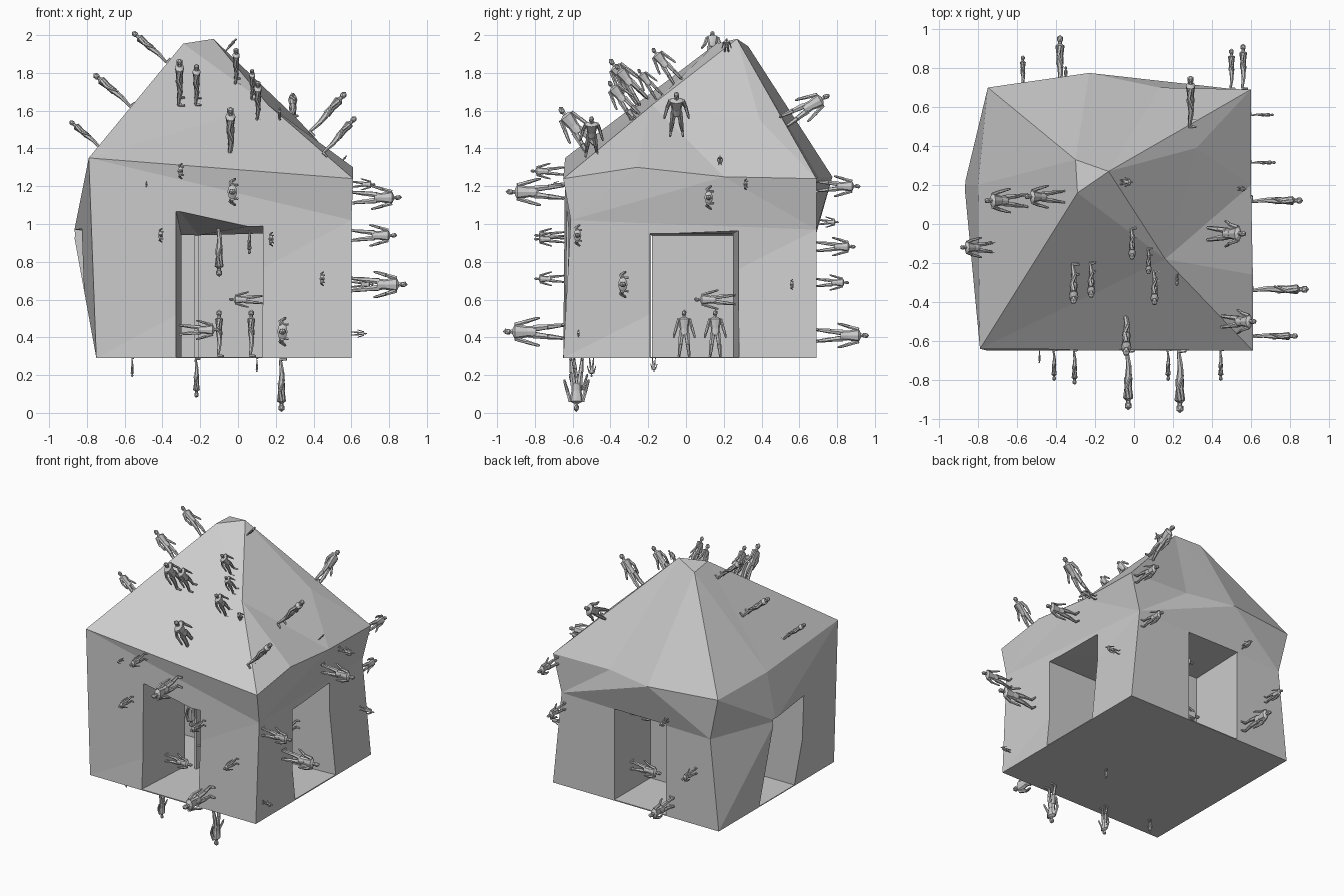
import bpy, bmesh, math
from mathutils import Vector, Matrix

if "Cube" in bpy.data.objects:
    bpy.data.objects.remove(bpy.data.objects["Cube"])


def make_object(name, bm):
    mesh = bpy.data.meshes.new(name)
    bm.to_mesh(mesh)
    bm.free()
    ob = bpy.data.objects.new(name, mesh)
    bpy.context.collection.objects.link(ob)
    return ob


# Faceted house shell: named corners of base, walls, eaves, hips and peak
P = dict(
    A=(-.75, -.65, .29), B=(.6, -.65, .29), C=(.6, .69, .29), D=(-.75, .69, .29),
    m=(.6, -.61, 1.02), w=(-.87, .2, .95), c=(-.68, .69, .95), d=(.53, .69, .97),
    E=(-.79, -.64, 1.35), F=(.61, -.65, 1.24), G=(.6, .69, 1.24), H=(-.75, .7, 1.26),
    l=(-.80, .2, 1.29), r=(.61, -.26, 1.30), s=(.6, .2, 1.25),
    b=(-.23, .775, 1.25), n=(.13, .7, 1.25), f=(.16, -.18, 1.63), h=(.32, .39, 1.55),
    X=(-.13, .27, 1.98), Y=(-.30, .33, 1.94), Z=(-.29, .16, 1.955))
FACES = ("ADCB ABm AmE mFE BCd Bdm mds dGs msr mrF CDcd dcb cHb dbn dnG "
         "wDA wAE wEl wlH wHc wcD EFf EfZ fXZ Frf rsf sGh shf fhX "
         "GnX GXh nbX bYX bHY HlY lEZ lZY XYZ").split()
bm = bmesh.new()
V = {k: bm.verts.new(p) for k, p in P.items()}
for face in FACES:
    bm.faces.new([V[k] for k in face])
bmesh.ops.recalc_face_normals(bm, faces=bm.faces)
house = make_object("house", bm)


# Cut a doorway: counter-clockwise footprint with a ceiling height per corner
def passage(name, pts):
    bm = bmesh.new()
    low = [bm.verts.new((x, y, .297)) for x, y, z in pts]
    top = [bm.verts.new(p) for p in pts]
    bm.faces.new(low[::-1])
    bm.faces.new(top)
    for i in range(len(pts)):
        j = (i + 1) % len(pts)
        bm.faces.new((low[i], low[j], top[j], top[i]))
    bmesh.ops.triangulate(bm, faces=bm.faces)
    cutter = make_object(name, bm)
    cutter.hide_render = True
    mod = house.modifiers.new(name, 'BOOLEAN')
    mod.operation = 'DIFFERENCE'
    mod.solver = 'EXACT'
    mod.object = cutter
    bpy.context.view_layer.objects.active = house
    bpy.ops.object.modifier_apply(modifier=name)
    bpy.data.objects.remove(cutter)


passage("front_right_room", [
    (-.335, -.75, 1.10), (.13, -.75, 1.0), (.135, -.19, .95), (.75, -.19, .95),
    (.75, .29, .97), (.13, .25, .95), (-.21, .25, .94), (-.21, -.18, .94),
    (-.30, -.18, .94)])
passage("back_niche", [
    (.10, .27, .95), (.10, .85, .97), (-.32, .85, .97), (-.32, .27, .95)])
passage("left_niche", [
    (-.23, -.185, .95), (-.23, .22, .95), (-.95, .22, .97), (-.95, -.19, .98)])


# Small person of unit height, standing on z = 0, width along x
def limb(bm, a, b, r1, r2, flat=1.0, sides=6):
    a, b = Vector(a), Vector(b)
    d = b - a
    rot = d.to_track_quat('Z', 'Y').to_matrix().to_4x4()
    mat = (Matrix.Translation((a + b) / 2) @ Matrix.Diagonal((1, flat, 1, 1)) @ rot)
    bmesh.ops.create_cone(bm, cap_ends=True, segments=sides, radius1=r1,
                          radius2=r2, depth=d.length, matrix=mat)


bm = bmesh.new()
bmesh.ops.create_icosphere(bm, subdivisions=1, radius=1, matrix=Matrix.Translation(
    (0, 0, .925)) @ Matrix.Diagonal((.055, .065, .075, 1)))
limb(bm, (0, 0, .80), (0, 0, .88), .045, .035)
limb(bm, (0, 0, .60), (0, 0, .80), .09, .13, .65, 8)
limb(bm, (0, 0, .80), (0, 0, .84), .13, .05, .65, 8)
limb(bm, (0, 0, .46), (0, 0, .60), .10, .09, .7, 8)
for s in (-1, 1):
    limb(bm, (.11 * s, 0, .80), (.165 * s, .03, .62), .042, .034)
    limb(bm, (.165 * s, .03, .62), (.21 * s, -.03, .47), .034, .025)
    limb(bm, (.21 * s, -.03, .47), (.225 * s, -.05, .40), .028, .016)
    limb(bm, (.055 * s, 0, .50), (.08 * s, -.01, .27), .06, .044)
    limb(bm, (.08 * s, -.01, .27), (.105 * s, .02, .03), .047, .028)
    limb(bm, (.105 * s, .03, .025), (.12 * s, -.10, .018), .032, .022)
person = bpy.data.meshes.new("figure")
bm.to_mesh(person)
bm.free()


def figures(place, normal, spots):
    up = Vector(normal).normalized()
    side = up.cross(Vector((1, 0, 0)))
    side = side.normalized() if side.length > .1 else Vector((0, 0, 1))
    rot = Matrix((side, up.cross(side), up)).transposed().to_4x4()
    for i, (x, y, z, size) in enumerate(spots):
        ob = bpy.data.objects.new(f"figure_{place}_{i + 1}", person)
        ob.matrix_world = Matrix.Translation((x, y, z)) @ rot @ Matrix.Scale(size, 4)
        bpy.context.collection.objects.link(ob)


# Figures standing out from the walls
figures("front_wall", (0, -1, 0), [(x, -.645, z, s) for x, z, s in (
    (-.03, 1.17, .31), (.235, .43, .325), (-.305, 1.28, .18), (-.41, .94, .16),
    (.175, .92, .16), (.445, .71, .16), (-.485, 1.21, .07))])
figures("right_wall", (1, 0, 0), [(.598, y, z, s) for y, z, s in (
    (.12, 1.14, .27), (-.335, .68, .30), (-.575, .94, .245), (.315, 1.21, .13),
    (.56, .68, .12), (-.57, .42, .085))])
figures("back_wall", (0, 1, 0), [
    (.56, .69, 1.2, .235), (.5, .69, .88, .21), (-.57, .69, .69, .175),
    (-.38, .69, .41, .28), (-.35, .69, 1.01, .12)])

# Figures on the roof slopes
figures("front_roof", (0, -.61, .79), [
    (-.31, -.23, 1.645, .29), (-.22, -.22, 1.645, .255), (-.04, -.48, 1.37, .315),
    (-.01, -.04, 1.75, .23), (.075, -.14, 1.67, .19), (.105, -.26, 1.56, .25),
    (.22, -.25, 1.53, .11)])
figures("right_roof", (.66, 0, .75), [
    (.38, -.05, 1.48, .29), (.45, -.50, 1.37, .265), (.53, .18, 1.31, .07),
    (-.08, .215, 1.90, .11)])
figures("left_roof", (-.76, 0, .65), [
    (-.72, -.12, 1.40, .225), (-.56, .12, 1.62, .27), (-.37, .14, 1.855, .25)])
figures("back_roof", (0, .86, .5), [(.29, .51, 1.54, .29)])

# Figures under the floor and inside the house
figures("underside", (0, 0, -1), [
    (-.56, -.5, .29, .1), (-.22, -.57, .29, .21), (.1, -.17, .29, .075),
    (.23, -.58, .29, .285)])
figures("floor", (0, 0, 1), [(-.1, -.01, .297, .25), (.07, .155, .297, .25)])
figures("ceiling", (0, 0, -1), [(-.1, -.4, 1.0, .28), (.06, -.35, .98, .14)])
figures("inner_left_jamb", (1, 0, 0), [(-.31, -.4, .44, .22)])
figures("inner_right_jamb", (-1, 0, 0), [
    (.13, -.4, .6, .18), (.1, .5, .48, .25), (.1, .5, .88, .2)])
figures("inner_back_jamb", (0, -1, 0), [(.3, .26, .6, .22)])
